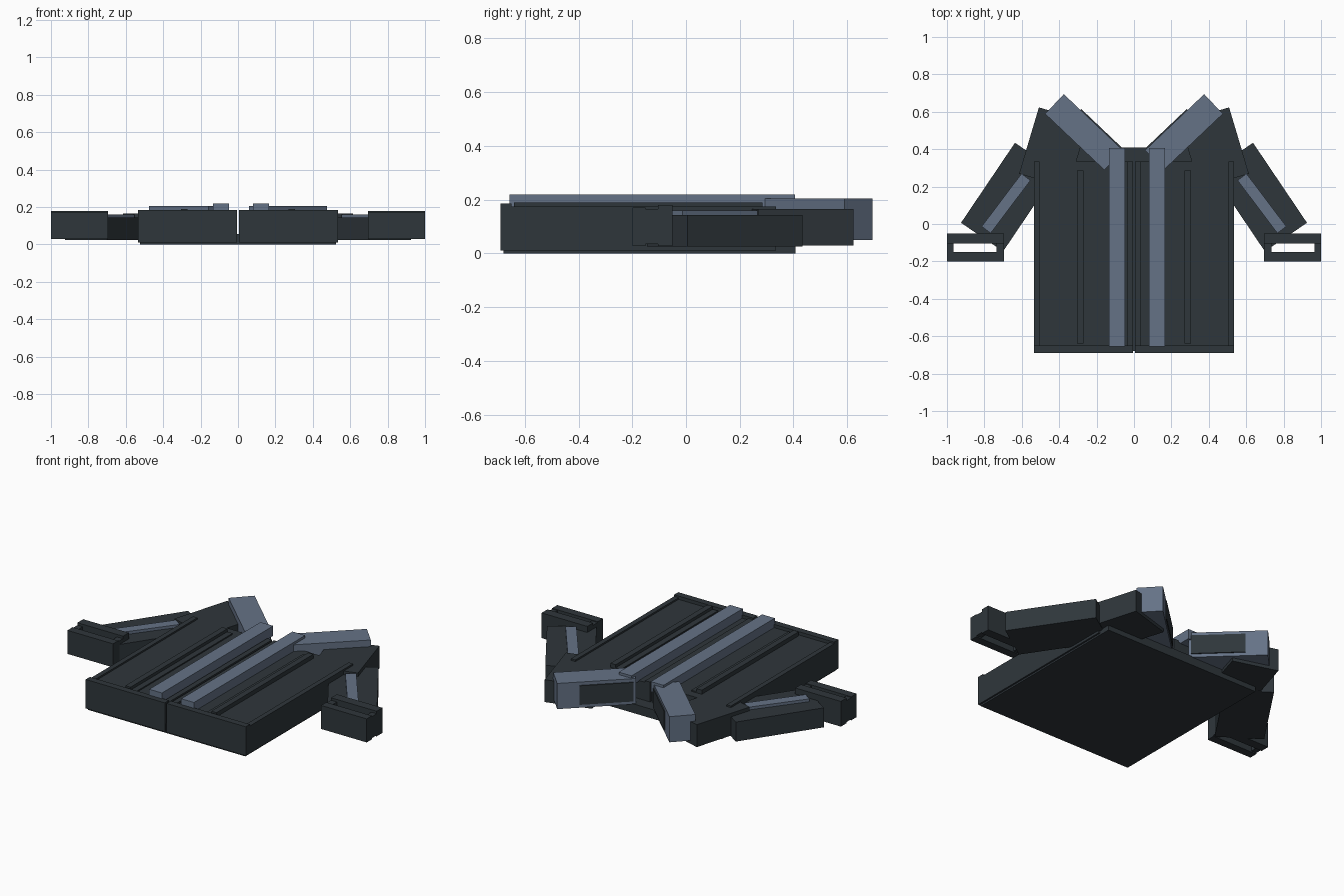
import bpy, bmesh, math
from mathutils import Matrix, Vector

old = bpy.data.objects.get("Cube")
if old:
    bpy.data.objects.remove(old, do_unlink=True)


def material(name, rgb):
    m = bpy.data.materials.new(name)
    m.use_nodes = True
    m.diffuse_color = (*rgb, 1)
    m.node_tree.nodes["Principled BSDF"].inputs["Base Color"].default_value = (*rgb, 1)
    return m


CHARCOAL = material("charcoal_cloth", (0.028, 0.037, 0.044))
SLATE = material("slate_blue_trim", (0.13, 0.17, 0.24))


def box(name, centre, size, z, mat, angle=0):
    """Box from a plan centre, plan size, (bottom, top) heights and turn in degrees."""
    bm = bmesh.new()
    bmesh.ops.create_cube(bm, size=1)
    place = (Matrix.Translation(Vector((*centre, (z[0] + z[1]) / 2)))
             @ Matrix.Rotation(math.radians(angle), 4, 'Z')
             @ Matrix.Diagonal((*size, z[1] - z[0], 1)))
    bm.transform(place)
    mesh = bpy.data.meshes.new(name)
    bm.to_mesh(mesh)
    bm.free()
    mesh.materials.append(mat)
    ob = bpy.data.objects.new(name, mesh)
    bpy.context.collection.objects.link(ob)
    return ob


def slab(name, s, x, y, z, mat):
    """Axis-aligned box given as ranges, mirrored to side s."""
    return box(name, (s * sum(x) / 2, sum(y) / 2), (x[1] - x[0], y[1] - y[0]), z, mat)


# Back of the coat
slab("back_panel", 1, (-0.525, 0.525), (-0.68, 0.408), (0, 0.055), CHARCOAL)

for s, side in ((1, "left"), (-1, "right")):
    # Front panel with raised hems
    slab(side + "_front_panel", s, (0.006, 0.535), (-0.69, 0.335), (0.01, 0.165), CHARCOAL)
    slab(side + "_bottom_hem", s, (0.006, 0.535), (-0.69, -0.65), (0.16, 0.185), CHARCOAL)
    slab(side + "_side_hem", s, (0.505, 0.535), (-0.65, 0.335), (0.16, 0.175), CHARCOAL)
    slab(side + "_centre_hem", s, (0.006, 0.038), (-0.65, 0.335), (0.16, 0.175), CHARCOAL)

    # Long pleat: a ridge with a lower step beside it
    slab(side + "_pleat_ridge", s, (0.27, 0.305), (-0.64, 0.285), (0.16, 0.19), CHARCOAL)
    slab(side + "_pleat_step", s, (0.235, 0.27), (-0.64, 0.285), (0.16, 0.172), CHARCOAL)

    # Shoulder and sleeve
    box(side + "_shoulder", (s * 0.43, 0.407), (0.274, 0.37), (0.03, 0.165), CHARCOAL, s * 16.6)
    box(side + "_sleeve", (s * 0.668, 0.144), (0.272, 0.516), (0.025, 0.143), CHARCOAL, s * 34)
    box(side + "_sleeve_stripe", (s * 0.684, 0.11), (0.06, 0.354), (0.135, 0.16), SLATE, s * 37)

    # Collar and its dark lining on the neck side
    turn = s * 43.5
    box(side + "_collar", (s * 0.267, 0.4915), (0.436, 0.145), (0.05, 0.205), SLATE, turn)
    a = math.radians(43.5)
    u, v = -0.055, 0.0745
    lining = (s * (0.267 + u * math.cos(a) - v * math.sin(a)),
              0.4915 + u * math.sin(a) + v * math.cos(a))
    box(side + "_collar_lining", lining, (0.3, 0.009), (0.07, 0.185), CHARCOAL, turn)

    # Open cuff: four walls around a slot
    slab(side + "_cuff_back", s, (0.695, 1), (-0.105, -0.05), (0.028, 0.18), CHARCOAL)
    slab(side + "_cuff_front", s, (0.695, 1), (-0.2, -0.15), (0.028, 0.17), CHARCOAL)
    for end, x in (("inner", (0.695, 0.735)), ("outer", (0.965, 1))):
        slab(f"{side}_cuff_{end}_end", s, x, (-0.155, -0.1), (0.035, 0.165), CHARCOAL)

# Front plackets
for name, x in (("right_placket", (-0.134, -0.049)), ("left_placket", (0.08, 0.165))):
    slab(name, 1, x, (-0.656, 0.406), (0.16, 0.22), SLATE)
